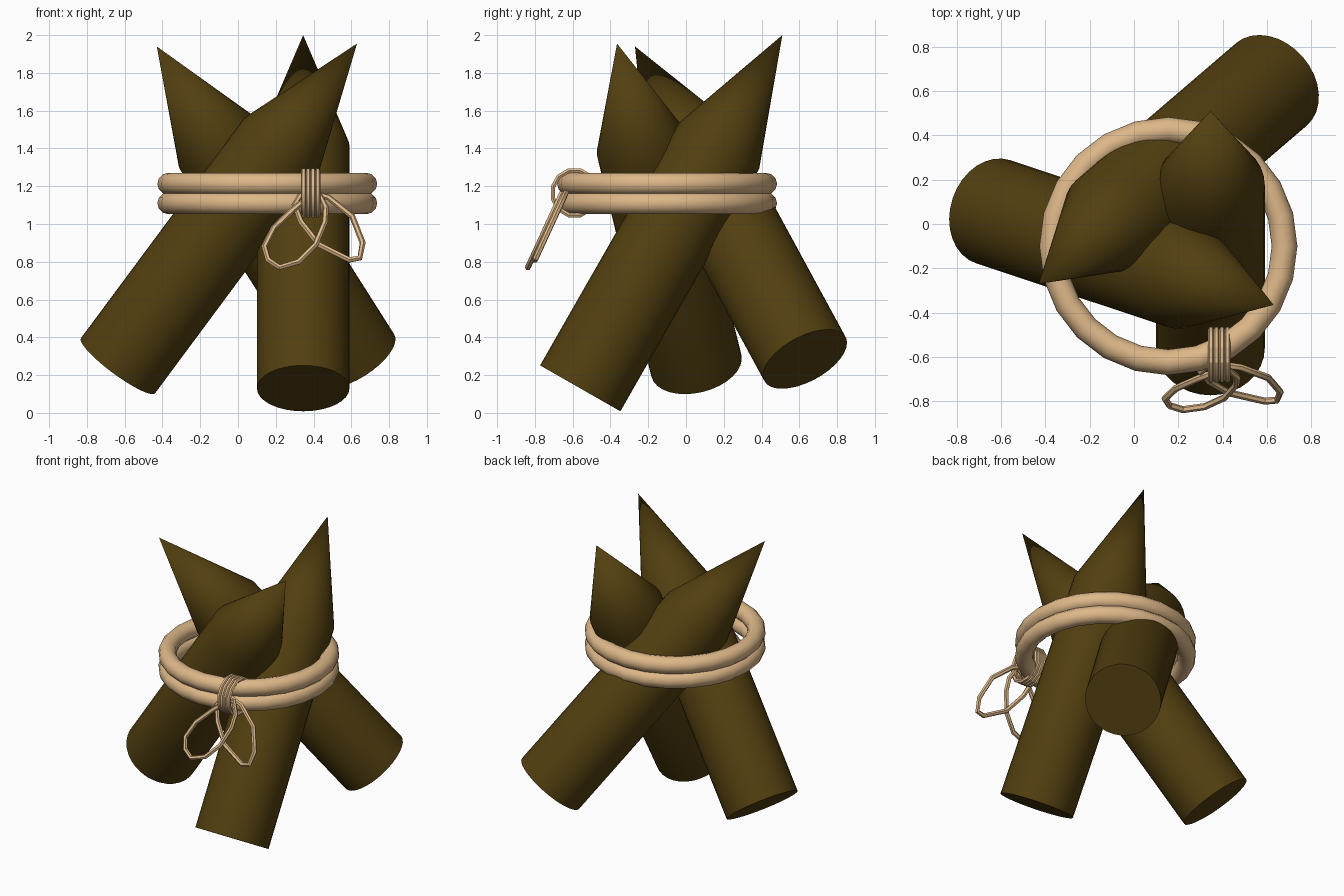
import bpy, math
from mathutils import Vector

if "Cube" in bpy.data.objects:
    bpy.data.objects.remove(bpy.data.objects["Cube"])


def material(name, color):
    m = bpy.data.materials.new(name)
    m.diffuse_color = (*color, 1)
    m.use_nodes = True
    m.node_tree.nodes["Principled BSDF"].inputs["Base Color"].default_value = m.diffuse_color
    return m


WOOD = material("wood", (0.085, 0.05, 0.005))
ROPE = material("rope", (0.73, 0.48, 0.25))


def finish(ob, name, mat, angle=40):
    ob.name = name
    ob.data.materials.append(mat)
    bpy.ops.object.select_all(action='DESELECT')
    ob.select_set(True)
    bpy.context.view_layer.objects.active = ob
    bpy.ops.object.shade_smooth_by_angle(angle=math.radians(angle))


def stake(name, base, tip, r=0.245, shaft=1.48, n=32):
    """Round log with a flat foot and a sharpened conical end."""
    base, tip = Vector(base), Vector(tip)
    axis = (tip - base).normalized()
    rot = axis.to_track_quat('Z', 'Y')
    verts = [base + rot @ Vector((r * math.cos(2 * math.pi * i / n),
                                  r * math.sin(2 * math.pi * i / n), h))
             for h in (0, shaft) for i in range(n)] + [tip]
    faces = [list(range(n))[::-1]]
    for i in range(n):
        j = (i + 1) % n
        faces += [(i, j, n + j, n + i), (n + i, n + j, 2 * n)]
    me = bpy.data.meshes.new(name)
    me.from_pydata(verts, [], faces)
    ob = bpy.data.objects.new(name, me)
    bpy.context.collection.objects.link(ob)
    finish(ob, name, WOOD)


def cord(name, pts, r):
    """Closed thin rope following a few points."""
    cu = bpy.data.curves.new(name, 'CURVE')
    cu.dimensions = '3D'
    cu.bevel_depth = r
    cu.bevel_resolution = 1
    sp = cu.splines.new('POLY')
    sp.points.add(len(pts) - 1)
    for p, co in zip(sp.points, pts):
        p.co = (*co, 1)
    sp.use_cyclic_u = True
    ob = bpy.data.objects.new(name, cu)
    bpy.context.collection.objects.link(ob)
    bpy.ops.object.select_all(action='DESELECT')
    ob.select_set(True)
    bpy.context.view_layer.objects.active = ob
    bpy.ops.object.convert(target='MESH')
    finish(bpy.context.object, name, ROPE, 30)


# three crossed, sharpened logs
stake("front_stake", (0.345, -0.56, 0.13), (0.345, 0.51, 2.0))
stake("left_stake", (-0.635, 0.055, 0.25), (0.63, -0.365, 1.955))
stake("back_stake", (0.62, 0.63, 0.285), (-0.43, -0.27, 1.94))

# two thick rope rings
for name, z in (("lower_rope_ring", 1.11), ("upper_rope_ring", 1.213)):
    bpy.ops.mesh.primitive_torus_add(location=(0.155, -0.1, z), major_radius=0.524,
                                     minor_radius=0.058, major_segments=24,
                                     minor_segments=12)
    finish(bpy.context.object, name, ROPE, 60)

# thin wraps binding the rings together
for k in range(4):
    x = 0.347 + 0.025 * k
    cord(f"knot_wrap_{k + 1}",
         [(x, -0.59 + 0.118 * math.cos(a), 1.165 + 0.122 * math.sin(a))
          for a in [2 * math.pi * (i + 0.5) / 12 for i in range(12)]], 0.014)

# two hanging bow loops lying in one leaning plane, given as (x, z)
LEFT = [(.14, .88), (.16, .81), (.22, .77), (.32, .80), (.41, .89), (.46, 1.01),
        (.465, 1.09), (.43, 1.16), (.37, 1.14), (.29, 1.075), (.19, .98)]
RIGHT = [(.66, .90), (.645, .82), (.59, .81), (.43, .89), (.335, 1.01), (.30, 1.10),
         (.33, 1.15), (.40, 1.165), (.48, 1.14), (.605, 1.04)]
for name, loop, dy in (("left_bow_loop", LEFT, -0.008), ("right_bow_loop", RIGHT, 0.012)):
    cord(name, [(x, -0.65 + dy - 0.46 * (1.16 - z), z) for x, z in loop], 0.016)
